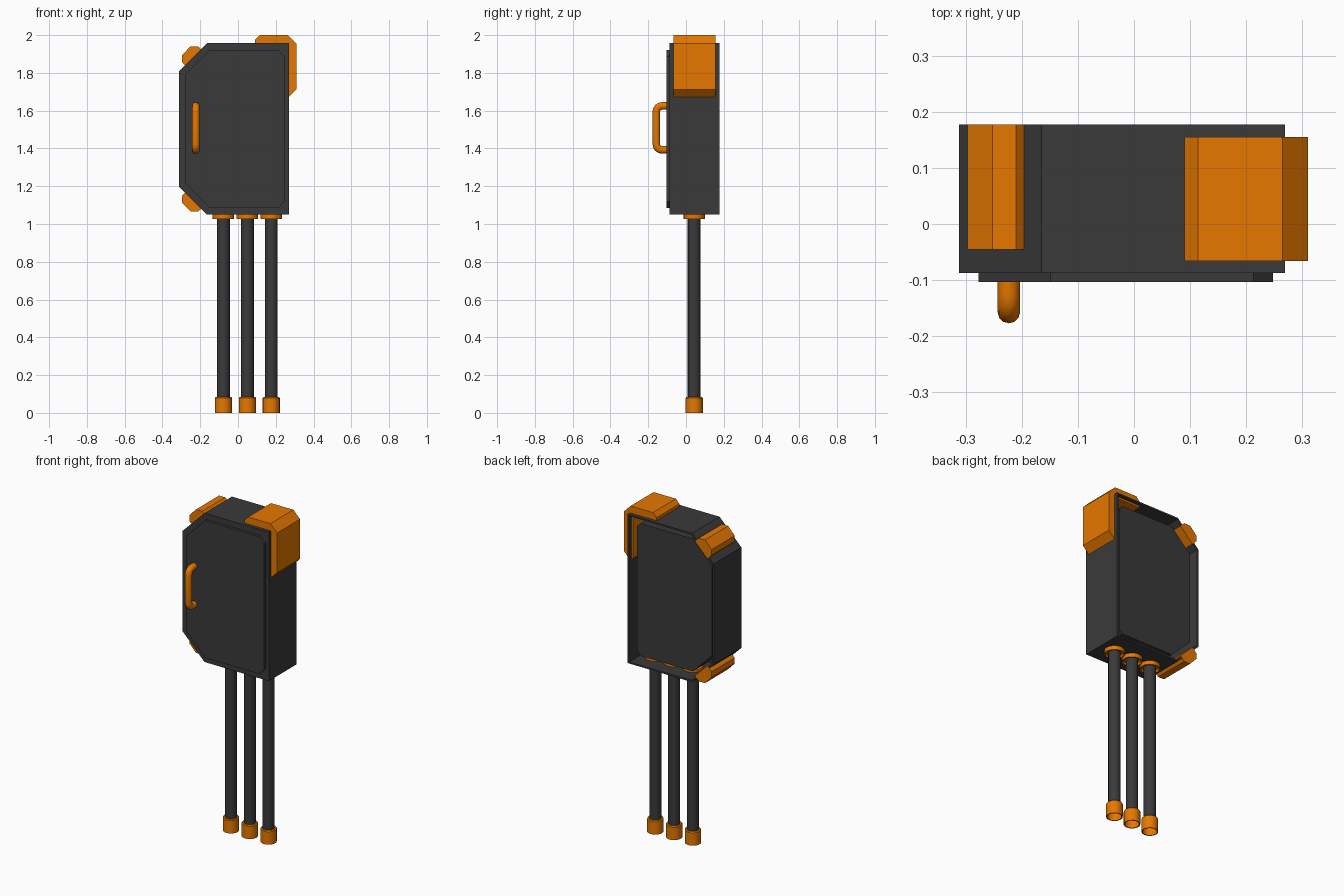
import bpy, bmesh, math
from mathutils import Vector

if "Cube" in bpy.data.objects:
    bpy.data.objects.remove(bpy.data.objects["Cube"])


def material(name, color):
    m = bpy.data.materials.new(name)
    m.diffuse_color = (*color, 1)
    m.use_nodes = True
    m.node_tree.nodes["Principled BSDF"].inputs["Base Color"].default_value = m.diffuse_color
    return m


GREY = material("dark grey", (0.042, 0.042, 0.042))
ORANGE = material("orange", (0.79, 0.187, 0.0))


def finish(name, bm, mat, smooth=False):
    bmesh.ops.recalc_face_normals(bm, faces=bm.faces)
    me = bpy.data.meshes.new(name)
    bm.to_mesh(me)
    bm.free()
    me.materials.append(mat)
    ob = bpy.data.objects.new(name, me)
    bpy.context.collection.objects.link(ob)
    if smooth:
        bpy.context.view_layer.objects.active = ob
        ob.select_set(True)
        bpy.ops.object.shade_smooth_by_angle(angle=math.radians(35))
        ob.select_set(False)
    return ob


def prism(name, pts, y0, y1, mat, recess=None):
    """Extrude an x-z profile from y0 to y1; optionally hollow it from the back."""
    bm = bmesh.new()
    front = [bm.verts.new((x, y0, z)) for x, z in pts]
    back = [bm.verts.new((x, y1, z)) for x, z in pts]
    bm.faces.new(front)
    rear = bm.faces.new(back[::-1])
    n = len(pts)
    for i in range(n):
        j = (i + 1) % n
        bm.faces.new((front[i], back[i], back[j], front[j]))
    bmesh.ops.recalc_face_normals(bm, faces=bm.faces)
    if recess:
        rim, depth = recess
        bmesh.ops.inset_region(bm, faces=[rear], thickness=rim)
        res = bmesh.ops.extrude_discrete_faces(bm, faces=[rear])
        for v in res["faces"][0].verts:
            v.co.y -= depth
    return finish(name, bm, mat)


def lathe(name, profile, x, y, mat, n=16):
    """Spin an (r, z) profile around a vertical axis and cap both ends."""
    bm = bmesh.new()
    rings = [[bm.verts.new((x + r * math.cos(2 * math.pi * k / n),
                            y + r * math.sin(2 * math.pi * k / n), z))
              for k in range(n)] for r, z in profile]
    for a, b in zip(rings, rings[1:]):
        for k in range(n):
            j = (k + 1) % n
            bm.faces.new((a[k], a[j], b[j], b[k]))
    bm.faces.new(rings[0])
    bm.faces.new(rings[-1])
    return finish(name, bm, mat, True)


# Cabinet shell with chamfered left corners, open at the back
prism("cabinet_shell", [(-0.312, 1.197), (-0.165, 1.05), (0.269, 1.05),
                        (0.269, 1.957), (-0.165, 1.957), (-0.312, 1.81)],
      -0.087, 0.177, GREY, (0.012, 0.25))

# Door panel on the front
prism("door", [(-0.277, 1.213), (-0.149, 1.085), (0.213, 1.085), (0.248, 1.12),
               (0.248, 1.887), (0.213, 1.922), (-0.149, 1.922), (-0.277, 1.794)],
      -0.103, -0.086, GREY)

# Inner block filling the shell, set in from its walls
prism("inner_block", [(-0.277, 1.228), (-0.149, 1.1), (0.204, 1.1), (0.226, 1.122),
                      (0.226, 1.885), (0.204, 1.907), (-0.149, 1.907), (-0.277, 1.779)],
      -0.08, 0.147, GREY)

# Large corner guard, wrapping through the top right corner
prism("corner_guard", [(0.09, 1.937), (0.09, 1.975), (0.114, 2.0), (0.265, 2.0),
                       (0.31, 1.955), (0.31, 1.713), (0.265, 1.668),
                       (0.25, 1.683), (0.25, 1.937)], -0.066, 0.155, ORANGE)

# Chamfer bumpers, mirrored top and bottom
bumper = [(-0.268, 1.829), (-0.297, 1.858), (-0.297, 1.893), (-0.252, 1.94),
          (-0.21, 1.94), (-0.195, 1.925), (-0.183, 1.913)]
prism("upper_bumper", bumper, -0.045, 0.1775, ORANGE)
prism("lower_bumper", [(x, 3.007 - z) for x, z in bumper], -0.045, 0.1775, ORANGE)

# Door handle: a bent tube with rounded corners
path, R = [], 0.03
path.append((-0.095, 1.625))
for cz, a0 in ((1.595, 90), (1.422, 180)):
    for i in range(5):
        a = math.radians(a0 + i * 22.5)
        path.append((-0.127 + R * math.cos(a), cz + R * math.sin(a)))
path.append((-0.095, 1.392))
bm = bmesh.new()
rings, n = [], 12
for i, (y, z) in enumerate(path):
    p, q = path[max(i - 1, 0)], path[min(i + 1, len(path) - 1)]
    t = Vector((0, q[0] - p[0], q[1] - p[1])).normalized()
    side = Vector((1, 0, 0))
    up = t.cross(side)
    rings.append([bm.verts.new(Vector((-0.223, y, z)) + 0.02 *
                  (side * math.cos(2 * math.pi * k / n) + up * math.sin(2 * math.pi * k / n)))
                  for k in range(n)])
for a, b in zip(rings, rings[1:]):
    for k in range(n):
        j = (k + 1) % n
        bm.faces.new((a[k], a[j], b[j], b[k]))
bm.faces.new(rings[0])
bm.faces.new(rings[-1])
finish("handle", bm, ORANGE, True)

# Three pipes with collars at the cabinet and open end caps at the ground
for i, x in enumerate((-0.077, 0.05, 0.176), 1):
    lathe(f"pipe_{i}", [(0.034, 0.07), (0.034, 1.06)], x, 0.043, GREY)
    lathe(f"collar_{i}", [(0.047, 1.04), (0.05, 1.026), (0.057, 1.026), (0.057, 1.076),
                          (0.05, 1.08)], x, 0.043, ORANGE)
    lathe(f"end_cap_{i}", [(0.04, 0.06), (0.04, 0), (0.046, 0), (0.046, 0.078),
                           (0.042, 0.083), (0.03, 0.083)], x, 0.043, ORANGE)
